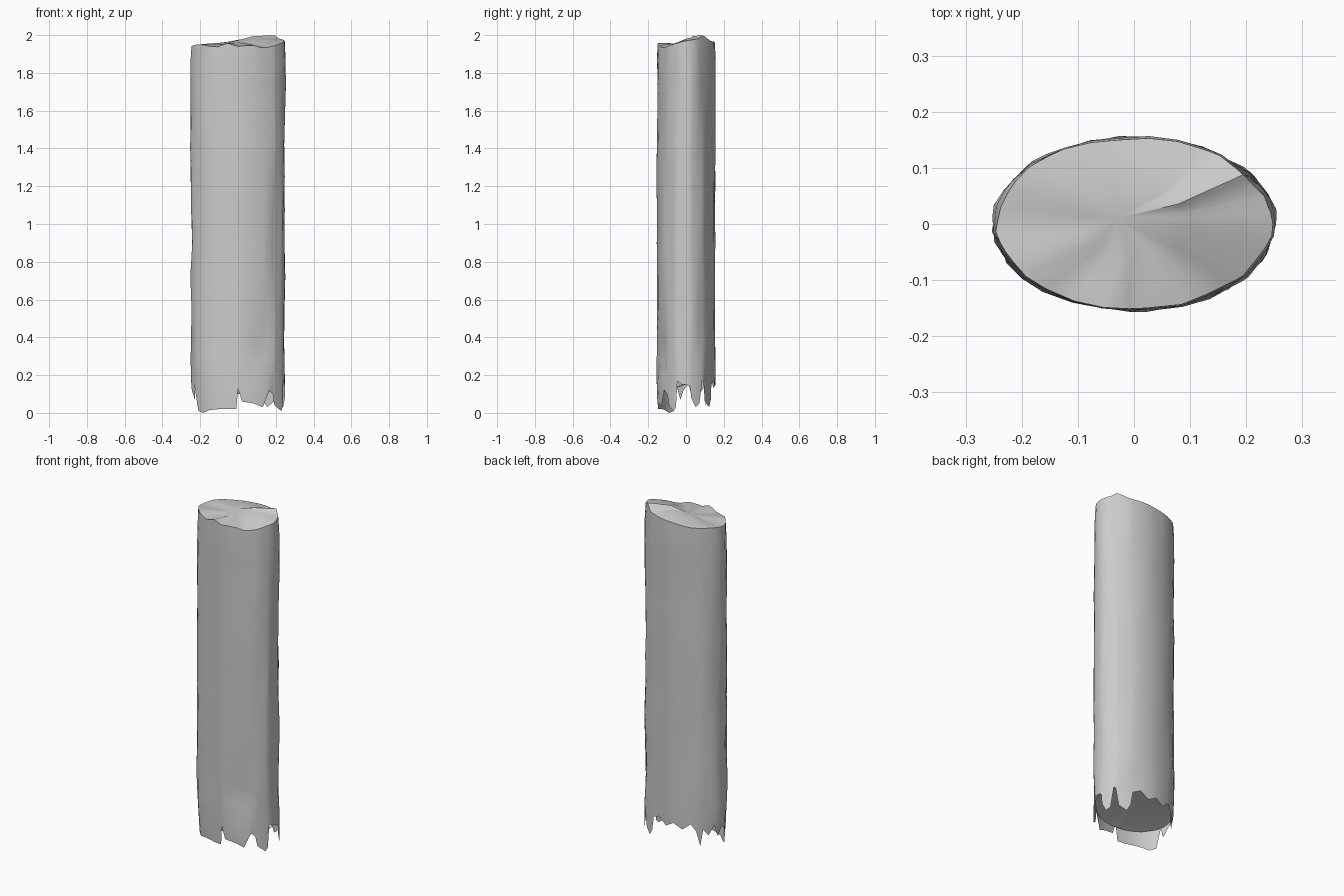
import bpy, bmesh, math
from mathutils import Vector, noise

if "Cube" in bpy.data.objects:
    bpy.data.objects.remove(bpy.data.objects["Cube"])

RX, RY = 0.248, 0.154

# Ragged bottom edge and top rim as (angle in degrees, height); 270 is the front
BOTTOM = [(0, .15), (8, .14), (10, .08), (19, .03), (27, .05), (33, .17), (36, .16),
          (40, .06), (52, .03), (58, .07), (61, .15), (72, .17), (84, .13), (96, .16),
          (108, .13), (120, .17), (128, .13), (135, .04), (139, .14), (150, .10),
          (158, .16), (168, .09), (175, .15), (185, .12), (192, .07), (199, .14),
          (206, .01), (218, .00), (230, .015), (244, .02), (257, .02), (268, .02),
          (270, .13), (275, .06), (290, .05), (302, .03), (312, .12), (319, .10),
          (323, .04), (335, .01), (340, .03), (343, .17), (352, .15), (360, .15)]
TOP = [(0, 1.97), (25, 1.98), (37, 2.0), (55, 1.97), (90, 1.96), (120, 1.95), (150, 1.95),
       (180, 1.94), (205, 1.95), (222, 1.95), (240, 1.93), (255, 1.96), (270, 1.94),
       (285, 1.95), (305, 1.93), (330, 1.95), (360, 1.97)]


def lerp_table(table, a):
    for (a0, z0), (a1, z1) in zip(table, table[1:]):
        if a0 <= a <= a1:
            return z0 + (z1 - z0) * (a - a0) / (a1 - a0)


def wall(a, z, scale=1.0):
    """Point on the lumpy elliptical wall."""
    t = math.radians(a)
    c, s = math.cos(t), math.sin(t)
    k = 1 + 0.035 * noise.noise(Vector((c * 2.5, s * 2.5, z * 3.5)))
    k += 0.02 * noise.noise(Vector((c * 6, s * 6, z * 7 + 9)))
    if 278 < a < 314 and .2 < z < .4:      # torn dent low on the front
        k -= 0.08
    if c < 0 and z < .12:                  # left foot tapers inward
        k -= 0.05
    return Vector((RX * k * c * scale, RY * k * s * scale, z))


def ring(bm, angles, f):
    return [bm.verts.new(f(a)) for a in angles]


def bridge(bm, r0, r1):
    n = len(r0)
    for i in range(n):
        j = (i + 1) % n
        bm.faces.new((r0[i], r0[j], r1[j], r1[i]))


def finish(bm, name):
    mesh = bpy.data.meshes.new(name)
    bm.to_mesh(mesh)
    bm.free()
    ob = bpy.data.objects.new(name, mesh)
    bpy.context.collection.objects.link(ob)
    bpy.context.view_layer.objects.active = ob
    ob.select_set(True)
    bpy.ops.object.shade_smooth_by_angle(angle=math.radians(40))
    ob.select_set(False)


angles = [a for a, _ in BOTTOM[:-1]]

# Bark wall with a closed, broken top
bm = bmesh.new()
prev = ring(bm, angles, lambda a: wall(a, lerp_table(BOTTOM, a)))
for z in (.2, .28, .38, .55, .72, .9, 1.08, 1.25, 1.42, 1.6, 1.75, 1.87):
    cur = ring(bm, angles, lambda a: wall(a, z))
    bridge(bm, prev, cur)
    prev = cur
cur = ring(bm, angles, lambda a: wall(a, lerp_table(TOP, a), .985))
bridge(bm, prev, cur)
prev = cur
for s, bump in ((.75, .005), (.4, .01)):
    cur = ring(bm, angles, lambda a: wall(
        a, 1.955 + (lerp_table(TOP, a) - 1.955) * s + bump
        - .02 * math.cos(math.radians(a - 220)) * (1 - s), s))
    bridge(bm, prev, cur)
    prev = cur
tip = bm.verts.new((-.03, .01, 1.965))
for i in range(len(prev)):
    bm.faces.new((prev[i], prev[(i + 1) % len(prev)], tip))
finish(bm, "trunk_bark")

# Slanted broken core closing the underside, inside the splinters
bm = bmesh.new()
rim = ring(bm, angles, lambda a: wall(
    a, .15 + .05 * math.sin(math.radians(a)), .98))
mid = bm.verts.new((.02, .03, .17))
for i in range(len(rim)):
    bm.faces.new((rim[(i + 1) % len(rim)], rim[i], mid))
finish(bm, "broken_underside")
